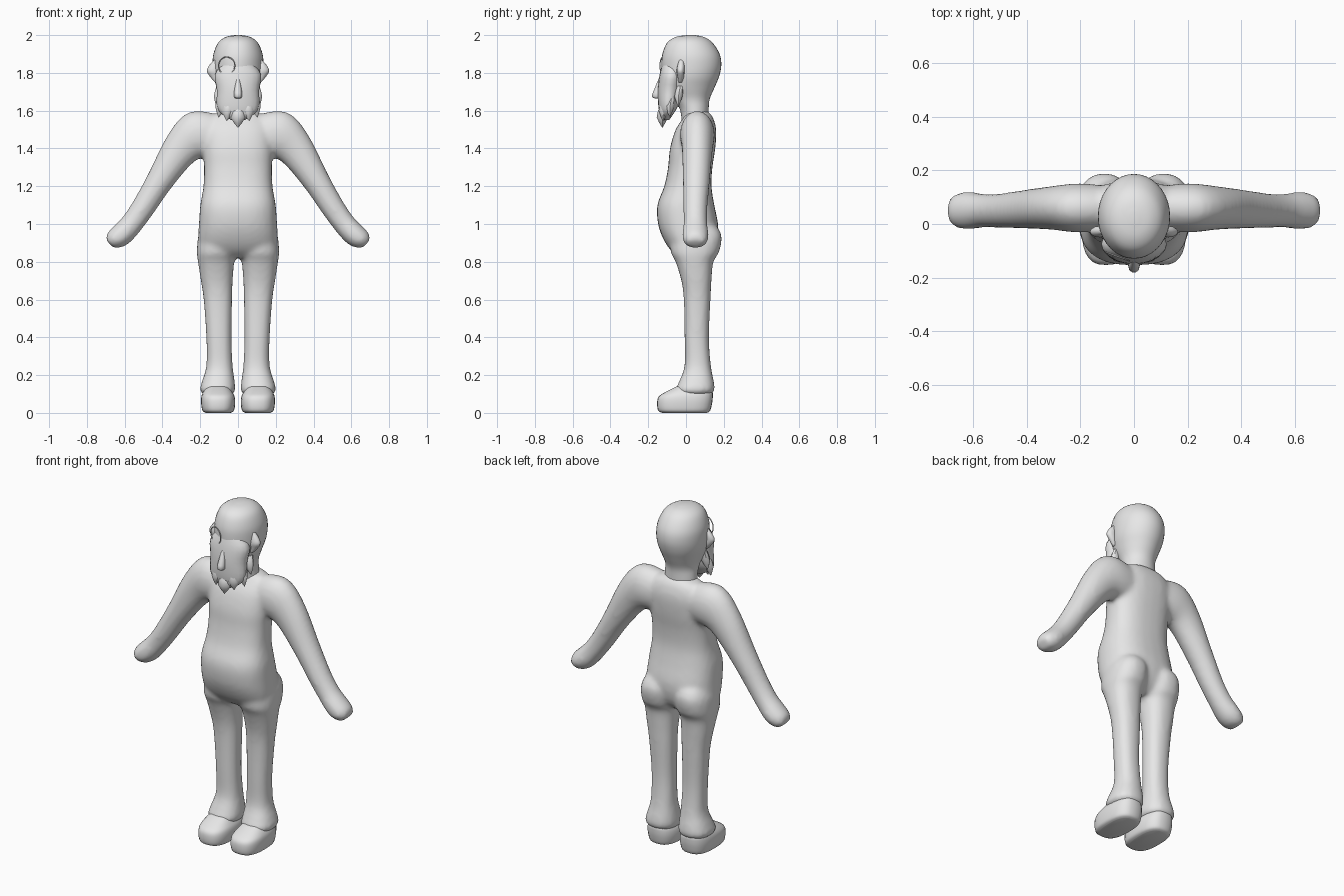
import bpy, bmesh, math
from mathutils import Vector

if "Cube" in bpy.data.objects:
    bpy.data.objects.remove(bpy.data.objects["Cube"])

grey = bpy.data.materials.new("plain grey")
grey.diffuse_color = (0.8, 0.8, 0.8, 1)
grey.use_nodes = True
grey.node_tree.nodes["Principled BSDF"].inputs["Base Color"].default_value = grey.diffuse_color


def spline(rows, steps):
    """Catmull-Rom interpolation of section rows."""
    out = []
    for i in range(len(rows) - 1):
        p0, p1 = rows[max(i - 1, 0)], rows[i]
        p2, p3 = rows[i + 1], rows[min(i + 2, len(rows) - 1)]
        for k in range(steps):
            t = k / steps
            out.append([0.5 * (2 * b + (c - a) * t + (2 * a - 5 * b + 4 * c - d) * t * t
                               + (3 * b - a - 3 * c + d) * t ** 3)
                        for a, b, c, d in zip(p0, p1, p2, p3)])
    return out + [list(rows[-1])]


def loft(bm, rows, sides=28, steps=4, power=2.0):
    """Skin rows of (cx, cy, cz, half width, half depth, tilt in degrees)."""
    rings = []
    for cx, cy, cz, a, b, tilt in spline(rows, steps):
        u = Vector((math.cos(math.radians(tilt)), 0, math.sin(math.radians(tilt))))
        ring = []
        for k in range(sides):
            t = math.tau * k / sides
            c, s = math.cos(t), math.sin(t)
            p = abs(c) ** (2 / power) * math.copysign(1, c) * max(a, 0.001)
            q = abs(s) ** (2 / power) * math.copysign(1, s) * max(b, 0.001)
            ring.append(bm.verts.new(Vector((cx, cy + q, cz)) + u * p))
        rings.append(ring)
    for r0, r1 in zip(rings, rings[1:]):
        for k in range(sides):
            n = (k + 1) % sides
            bm.faces.new((r0[k], r0[n], r1[n], r1[k]))
    bm.faces.new(rings[0])
    bm.faces.new(rings[-1])


def stack(rows, side=1):
    """Level sections (z, x0, x1, y0, y1), mirrored when side is -1."""
    return [(side * (x0 + x1) / 2, (y0 + y1) / 2, z, (x1 - x0) / 2, (y1 - y0) / 2, 0)
            for z, x0, x1, y0, y1 in rows]


def centred(rows):
    return stack([(z, -w, w, y0, y1) for z, w, y0, y1 in rows])


def finish(name, bm, angle=60):
    bmesh.ops.recalc_face_normals(bm, faces=bm.faces)
    me = bpy.data.meshes.new(name)
    bm.to_mesh(me)
    bm.free()
    ob = bpy.data.objects.new(name, me)
    bpy.context.collection.objects.link(ob)
    me.materials.append(grey)
    bpy.ops.object.select_all(action='DESELECT')
    ob.select_set(True)
    bpy.context.view_layer.objects.active = ob
    bpy.ops.object.shade_smooth_by_angle(angle=math.radians(angle))
    return ob


# Body: torso, arms and legs blended into one skin
bm = bmesh.new()
loft(bm, centred([
    (1.60, .07, .00, .11), (1.57, .14, -.01, .14), (1.50, .18, -.055, .16),
    (1.40, .185, -.085, .155), (1.30, .18, -.095, .14), (1.20, .183, -.115, .135),
    (1.10, .20, -.152, .15), (1.00, .207, -.148, .17), (.92, .21, -.12, .165),
    (.86, .20, -.08, .14), (.82, .15, -.03, .10)]), power=2.5)
leg = [(.98, .02, .19, -.06, .17), (.93, .008, .212, -.08, .19), (.85, .01, .218, -.08, .175),
       (.80, .02, .212, -.055, .145), (.70, .028, .197, -.025, .135),
       (.60, .031, .182, -.012, .13), (.40, .034, .168, -.008, .122),
       (.25, .028, .168, -.008, .132), (.17, .018, .19, -.035, .147),
       (.12, .014, .202, -.055, .152), (.095, .03, .18, -.03, .13)]
arm = [(.08, .06, 1.47, .11, .08, 80), (.20, .06, 1.473, .133, .092, 65),
       (.30, .06, 1.40, .10, .082, 40), (.41, .055, 1.235, .073, .072, 32),
       (.50, .05, 1.09, .063, .064, 32), (.56, .05, 1.005, .060, .063, 35),
       (.615, .05, .945, .061, .07, 45), (.655, .05, .915, .053, .065, 48),
       (.682, .05, .897, .03, .045, 50)]
for side in (1, -1):
    loft(bm, stack(leg, side), power=2.3)
    loft(bm, [(side * x, y, z, a, b, t if side > 0 else 180 - t)
              for x, y, z, a, b, t in arm])
body = finish("body", bm)
remesh = body.modifiers.new("blend", 'REMESH')
remesh.mode = 'VOXEL'
remesh.voxel_size = 0.013
remesh.use_smooth_shade = True
smooth = body.modifiers.new("soften", 'SMOOTH')
smooth.factor = 0.5
smooth.iterations = 8

# Shoes
shoe = [(0, .04, .17, -.125, .11), (.012, .022, .188, -.147, .128),
        (.05, .015, .195, -.153, .138), (.085, .018, .194, -.145, .142),
        (.11, .03, .185, -.11, .14), (.14, .05, .165, -.05, .12)]
for side, name in ((1, "left_shoe"), (-1, "right_shoe")):
    bm = bmesh.new()
    loft(bm, stack(shoe, side), power=2.7)
    finish(name, bm)

# Head and neck
bm = bmesh.new()
loft(bm, centred([
    (2.0, .015, .005, .045), (1.99, .065, -.055, .095), (1.96, .105, -.10, .14),
    (1.90, .13, -.125, .178), (1.84, .135, -.13, .187), (1.78, .13, -.125, .175),
    (1.72, .112, -.11, .15), (1.66, .093, -.065, .125), (1.60, .093, -.03, .12),
    (1.50, .10, -.02, .12)]), sides=36)
finish("head", bm)

# Ears, flared outward
for side, name in ((1, "left_ear"), (-1, "right_ear")):
    bm = bmesh.new()
    loft(bm, stack([(1.87, .115, .125, -.035, -.015), (1.84, .10, .152, -.045, -.008),
                    (1.81, .09, .165, -.05, -.008), (1.78, .09, .148, -.045, -.01),
                    (1.75, .10, .122, -.04, -.02)], side), sides=12)
    finish(name, bm)

# Beard with pointed locks along its lower edge
bm = bmesh.new()
loft(bm, centred([
    (1.85, .08, -.125, -.02), (1.79, .122, -.14, -.01), (1.71, .112, -.15, -.02),
    (1.63, .112, -.147, -.04), (1.585, .09, -.14, -.065), (1.55, .035, -.132, -.09)]),
    sides=20, steps=3)
locks = [(0, -.125, 1.51, .04), (.055, -.12, 1.545, .033), (.095, -.085, 1.565, .03),
         (.105, -.04, 1.62, .028)]
for x, y, tip, r in locks:
    for side in ((1, -1) if x else (1,)):
        loft(bm, [(side * x * .9, y + .01, tip + .11, r * .7, r * .6, 0),
                  (side * x * .95, y, tip + .055, r, r * .75, 0),
                  (side * x * 1.08, y, tip, 0, 0, 0)], sides=8, steps=2)
finish("beard", bm, 45)

# Nose, a small drooping point
bm = bmesh.new()
loft(bm, [(0, -.137, 1.77, .008, .008, 0), (0, -.148, 1.72, .018, .018, 0),
          (0, -.155, 1.675, .022, .028, 0), (0, -.15, 1.665, .012, .015, 0)],
     sides=10, steps=2)
finish("nose", bm)

# Eyeglass ring in front of the right eye
bpy.ops.mesh.primitive_torus_add(
    major_radius=.046, minor_radius=.003, major_segments=32, minor_segments=8,
    location=(-.06, -.122, 1.838), rotation=(math.radians(90), 0, math.radians(-20)))
ring = bpy.context.object
ring.name = "eyeglass_ring"
ring.data.materials.append(grey)
bpy.ops.object.shade_smooth_by_angle()
